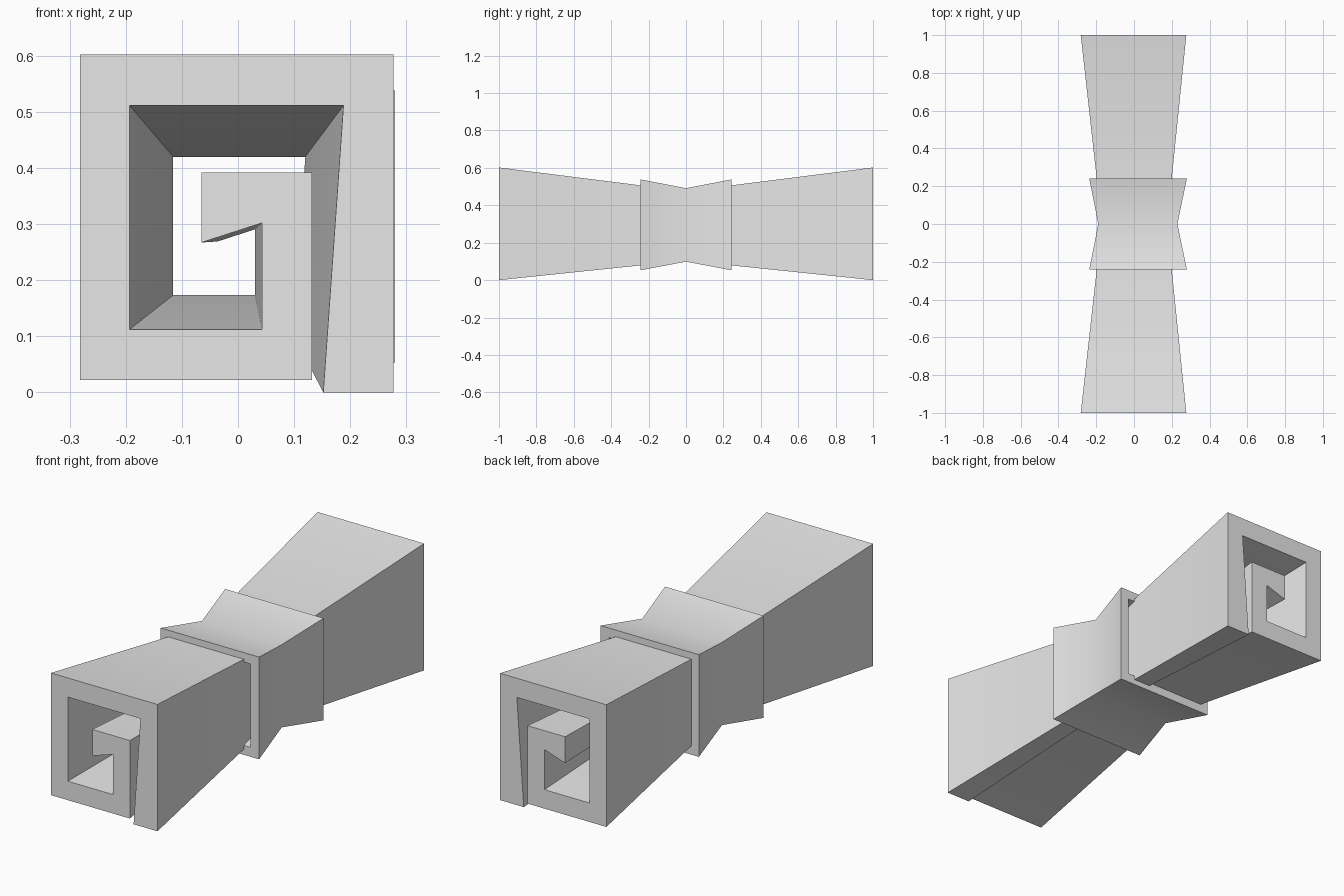
import bpy, bmesh, math
from mathutils import Vector

cube = bpy.data.objects.get("Cube")
if cube:
    bpy.data.objects.remove(cube, do_unlink=True)

grey = bpy.data.materials.new("plain_grey")
grey.use_nodes = True
colour = (0.8, 0.8, 0.8, 1)
grey.diffuse_color = colour
grey.node_tree.nodes["Principled BSDF"].inputs["Base Color"].default_value = colour


def section(bm, profile, centre, y, scale):
    """Ring of vertices: the profile scaled about a centre in the xz plane."""
    c = Vector(centre)
    points = [c + (Vector(p) - c) * scale for p in profile]
    return [bm.verts.new((p.x, y, p.y)) for p in points]


def bridge(bm, a, b):
    """Quads between two closed rings."""
    n = len(a)
    for i in range(n):
        j = (i + 1) % n
        bm.faces.new((a[i], a[j], b[j], b[i]))


def waisted(bm, profile, centre, half_length, waist):
    """Walls that narrow to the waist at y = 0; returns the two end rings."""
    front = section(bm, profile, centre, -half_length, 1)
    middle = section(bm, profile, centre, 0, waist)
    back = section(bm, profile, centre, half_length, 1)
    bridge(bm, front, middle)
    bridge(bm, middle, back)
    return front, back


def finish(bm, name):
    bmesh.ops.recalc_face_normals(bm, faces=bm.faces)
    mesh = bpy.data.meshes.new(name)
    bm.to_mesh(mesh)
    bm.free()
    mesh.materials.append(grey)
    obj = bpy.data.objects.new(name, mesh)
    bpy.context.collection.objects.link(obj)
    bpy.ops.object.select_all(action='DESELECT')
    obj.select_set(True)
    bpy.context.view_layer.objects.active = obj
    bpy.ops.object.shade_smooth_by_angle(angle=math.radians(30))


def rectangle(x0, x1, z0, z1):
    return [(x0, z0), (x1, z0), (x1, z1), (x0, z1)]


# Spiral beam, pinched at the middle
spiral = [(0.277, 0), (0.277, 0.602), (-0.282, 0.602), (-0.282, 0.022),
          (0.132, 0.022), (0.132, 0.392), (-0.065, 0.392), (-0.065, 0.267),
          (0.043, 0.302), (0.043, 0.112), (-0.193, 0.112), (-0.193, 0.511),
          (0.188, 0.511), (0.152, 0)]
bm = bmesh.new()
for ring in waisted(bm, spiral, (0.01, 0.272), 1, 0.618):
    bm.faces.new(ring)
finish(bm, "spiral_beam")

# Hollow sleeve around the waist
wall = 0.045
x0, x1, z0, z1 = -0.237, 0.28, 0.053, 0.538
outer = rectangle(x0, x1, z0, z1)
inner = rectangle(x0 + wall, x1 - wall, z0 + wall, z1 - wall)
centre = (0.015, 0.293)
bm = bmesh.new()
outer_ends = waisted(bm, outer, centre, 0.242, 0.81)
inner_ends = waisted(bm, inner, centre, 0.242, 0.81)
for a, b in zip(outer_ends, inner_ends):
    bridge(bm, a, b)
finish(bm, "waist_sleeve")
